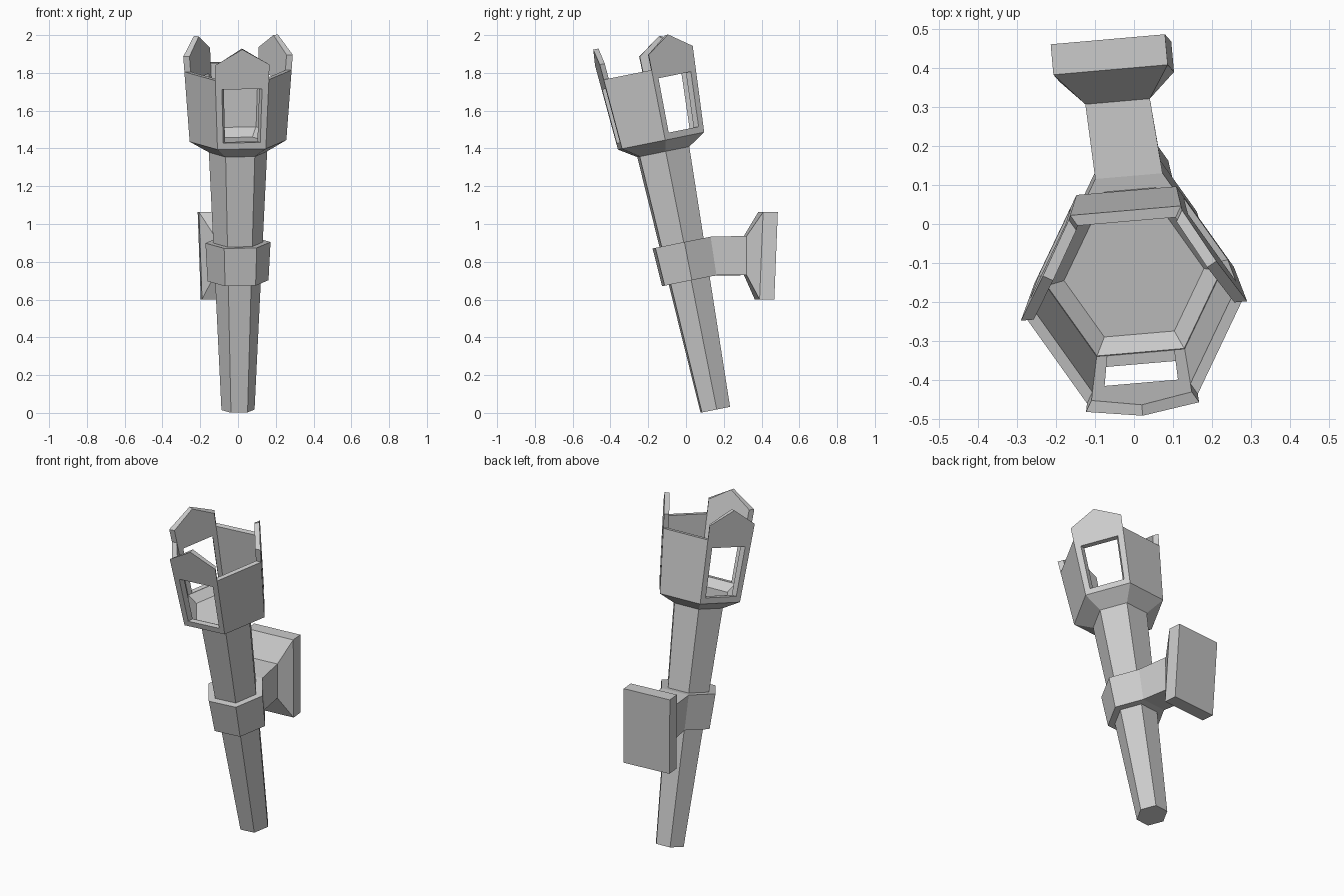
import bpy, bmesh
from math import sin, cos, radians
from mathutils import Matrix, Vector

if "Cube" in bpy.data.objects:
    bpy.data.objects.remove(bpy.data.objects["Cube"])

# Tilted torch axis: leans to the front, hexagon twisted a little
TORCH = (Matrix.Translation((0, 0.155, 0.0165))
         @ Matrix.Rotation(radians(11.4), 4, 'X')
         @ Matrix.Rotation(radians(5), 4, 'Z'))


def corner(k, r, h):
    a = radians(60 * k)
    return TORCH @ Vector((r * cos(a), r * sin(a), h))


def hexagon(r, h):
    return [corner(k, r, h) for k in range(6)]


def make(name, verts, faces):
    bm = bmesh.new()
    vs = [bm.verts.new(v) for v in verts]
    for f in faces:
        bm.faces.new([vs[i] for i in f])
    bmesh.ops.recalc_face_normals(bm, faces=bm.faces)
    me = bpy.data.meshes.new(name)
    bm.to_mesh(me)
    bm.free()
    ob = bpy.data.objects.new(name, me)
    bpy.context.collection.objects.link(ob)
    return ob


def loft(name, rings, cap_start=True):
    n = len(rings[0])
    verts = [v for ring in rings for v in ring]
    faces = [(j * n + i, j * n + (i + 1) % n, (j + 1) * n + (i + 1) % n, (j + 1) * n + i)
             for j in range(len(rings) - 1) for i in range(n)]
    if cap_start:
        faces.append(range(n))
    faces.append(range(len(verts) - n, len(verts)))
    return make(name, verts, faces)


# Handle
loft("shaft", [hexagon(0.088, 0), hexagon(0.155, 1.393)])

# Flared cup base with a sunken floor
loft("cup_base", [hexagon(0.155, 1.393), hexagon(0.257, 1.452),
                  hexagon(0.224, 1.487), hexagon(0.18, 1.44)])

# Cup walls: plain low panels alternate with tall pointed panels with a window
BASE, RIM, SHOULDER, PEAK = 1.452, 1.83, 1.912, 1.997
THICK = 0.033


def wall_point(k, t, h, inset):
    r = 0.257 + 0.074 * (h - BASE) - inset
    return corner(k, r, h).lerp(corner(k + 1, r, h), t)


def panel(name, k, outline, window=()):
    pts = list(outline) + list(window)
    n, m = len(outline), len(pts)
    verts = [wall_point(k, t, h, d) for d in (0, THICK) for t, h in pts]
    loops = [list(range(n))]
    if window:
        loops.append(list(range(n, m)))
        sides = [(0, 1, 6, 5), (1, 2, 7, 6), (2, 3, 4, 8, 7), (4, 0, 5, 8)]
    else:
        sides = [tuple(range(n))]
    faces = sides + [tuple(i + m for i in f) for f in sides]
    for lp in loops:
        for a, b in zip(lp, lp[1:] + lp[:1]):
            faces.append((a, b, b + m, a + m))
    make(name, verts, faces)


low = [(0, BASE), (1, BASE), (1, RIM), (0, RIM)]
tall = [(0, BASE), (1, BASE), (1, SHOULDER), (0.5, PEAK), (0, SHOULDER)]
hole = [(0.12, 1.487), (0.88, 1.487), (0.88, 1.78), (0.12, 1.78)]
for k in range(6):
    if k % 2 == 0:
        panel(f"window_panel_{k}", k, tall, hole)
    else:
        panel(f"low_panel_{k}", k, low)

# Collar around the handle
R_LOW, H_LOW, R_TOP, H_TOP = 0.162, 0.697, 0.173, 0.903
loft("collar", [hexagon(R_LOW, H_LOW), hexagon(R_TOP, H_TOP)])


# Arm growing from the collar's back face, flaring into the wall plate
def upright(centre, hw, hh, lean):
    c = Vector(centre)
    side = Vector((cos(radians(5)), sin(radians(5)), 0)) * hw
    up = Vector((-0.035, 0.04, 1)) * hh if lean else Vector((0, 0, hh))
    return [c + side - up, c - side - up, c - side + up, c + side + up]


root = [corner(1, R_LOW, H_LOW), corner(2, R_LOW, H_LOW),
        corner(2, R_TOP, H_TOP), corner(1, R_TOP, H_TOP)]
loft("wall_bracket", [root,
                      upright((-0.042, 0.314, 0.833), 0.083, 0.104, False),
                      upright((-0.052, 0.386, 0.832), 0.147, 0.231, True),
                      upright((-0.059, 0.464, 0.832), 0.147, 0.231, True)],
     cap_start=False)
